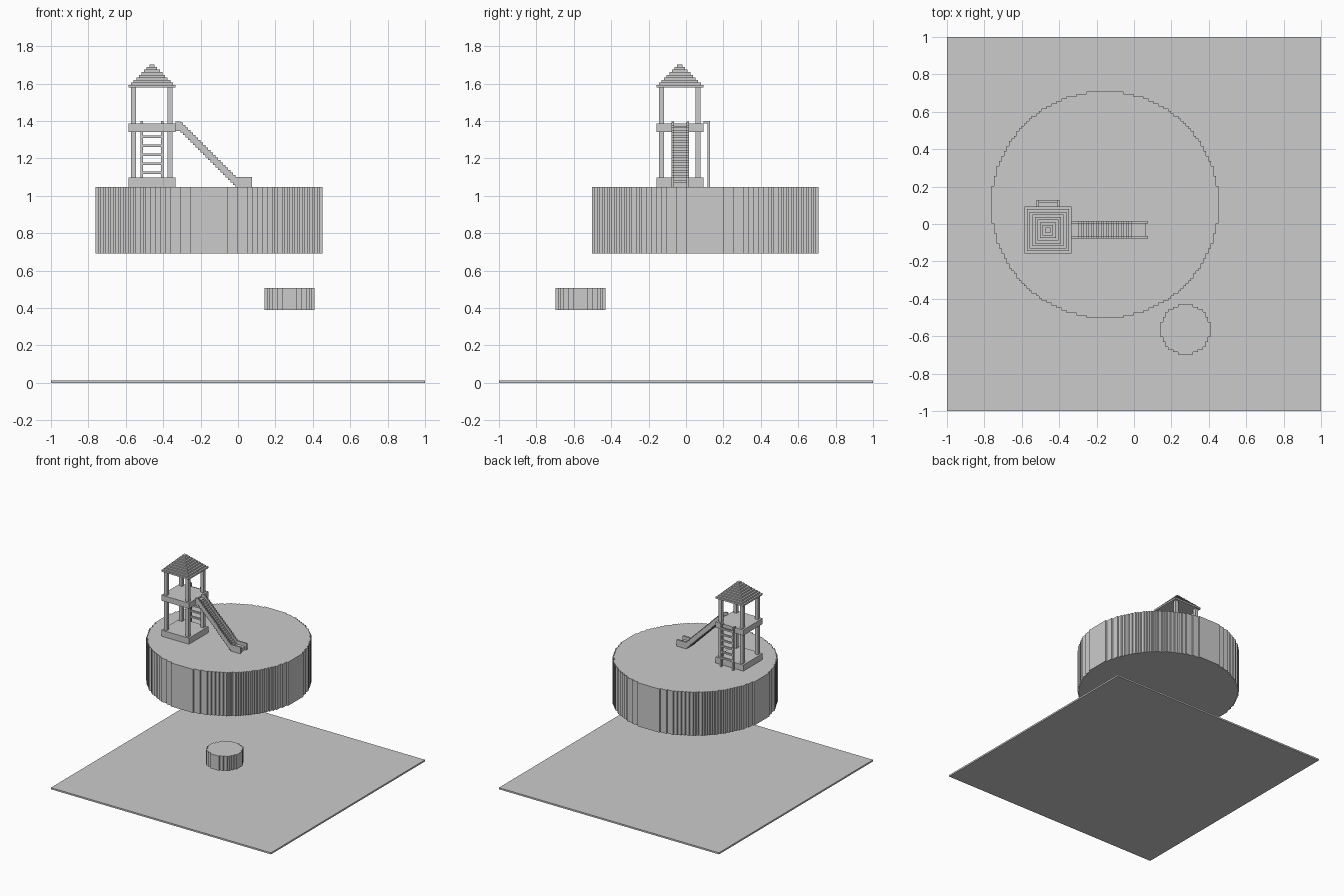
import bpy
import bmesh

cube = bpy.data.objects.get("Cube")
if cube:
    bpy.data.objects.remove(cube, do_unlink=True)

V = 2 / 150          # size of one block
TOP = 1.048          # height of the large disc's top
CX, CY = -0.46, -0.033   # tower centre

grey = bpy.data.materials.new("light_grey")
grey.use_nodes = True
COLOUR = (0.6, 0.6, 0.6, 1)
grey.diffuse_color = COLOUR
grey.node_tree.nodes["Principled BSDF"].inputs["Base Color"].default_value = COLOUR


def finish(name, bm):
    bmesh.ops.recalc_face_normals(bm, faces=bm.faces)
    mesh = bpy.data.meshes.new(name)
    bm.to_mesh(mesh)
    bm.free()
    mesh.materials.append(grey)
    obj = bpy.data.objects.new(name, mesh)
    bpy.context.collection.objects.link(obj)
    return obj


def prism(bm, points, direction):
    """Extrude a closed outline along a direction."""
    face = bm.faces.new([bm.verts.new(p) for p in points])
    out = bmesh.ops.extrude_face_region(bm, geom=[face])
    verts = [g for g in out["geom"] if isinstance(g, bmesh.types.BMVert)]
    bmesh.ops.translate(bm, verts=verts, vec=direction)


def box(bm, x0, x1, y0, y1, z0, z1):
    prism(bm, [(x0, y0, z0), (x1, y0, z0), (x1, y1, z0), (x0, y1, z0)],
          (0, 0, z1 - z0))


def block_disc(name, cx, cy, z0, z1, count, radius):
    """Disc with a stepped outline made of whole blocks."""
    mid = (count - 1) / 2
    widths = [sum((i - mid) ** 2 + (j - mid) ** 2 <= radius ** 2
                  for i in range(count)) * V / 2 for j in range(count)]
    right = []
    for j, w in enumerate(widths):
        y = (j - count / 2) * V
        if j == 0:
            right.append((w, y))
        elif w != widths[j - 1]:
            right += [(widths[j - 1], y), (w, y)]
    right.append((widths[-1], count / 2 * V))
    outline = right + [(-x, y) for x, y in reversed(right)]
    bm = bmesh.new()
    prism(bm, [(cx + x, cy + y, z0) for x, y in outline], (0, 0, z1 - z0))
    finish(name, bm)


# Ground plate and floating discs
bm = bmesh.new()
box(bm, -1, 1, -1, 1, 0, V)
finish("ground_plate", bm)
block_disc("large_disc", -0.155, 0.103, 0.69, TOP, 91, 45.6)
block_disc("small_disc", 0.275, -0.564, 0.388, 0.508, 20, 10)


# Tower base, platform and stepped roof
def slab(bm, half, z0, z1):
    box(bm, CX - half, CX + half, CY - half, CY + half, z0, z1)


HALF = 0.126
for name, z0, z1 in (("tower_base", TOP, 1.098), ("tower_platform", 1.34, 1.386)):
    bm = bmesh.new()
    slab(bm, HALF, z0, z1)
    finish(name, bm)

ROOF = 1.578
LAYERS = 9
layer = (1.702 - ROOF) / LAYERS
bm = bmesh.new()
for i in range(LAYERS):
    slab(bm, HALF - i * 0.014, ROOF + i * layer, ROOF + (i + 1) * layer)
finish("tower_roof", bm)

# Four corner posts
bm = bmesh.new()
for sx in (-1, 1):
    for sy in (-1, 1):
        px, py = CX + sx * 0.0975, CY + sy * 0.0975
        box(bm, px - V, px + V, py - V, py + V, 1.09, ROOF)
finish("tower_posts", bm)

# Ladder at the back, hooked onto the platform
bm = bmesh.new()
LY = 0.114
for sx in (-1, 1):
    px = CX + sx * 0.055
    box(bm, px - V / 2, px + V / 2, LY, LY + V, TOP, 1.4)
    box(bm, px - V / 2, px + V / 2, CY + HALF, LY, 1.4 - V, 1.4)
for i in range(6):
    z = 1.116 + i * 0.048
    box(bm, CX - 0.05, CX + 0.05, LY, LY + V, z, z + V)
finish("ladder", bm)

# Stepped slide: rails and floor share a rule, differing in height
STEPS = 23
X0 = CX + HALF
X1 = X0 + 2 * V
X2 = X1 + STEPS * V
END = 0.075
SY = -0.031
W = 3.5 * V


def slide_strip(bm, y0, y1, height, end):
    """Flat start, descending steps and flat run-out, as one side profile."""
    upper = [(X0, 1.345 + height), (X1, 1.345 + height)]
    lower = [(X0, 1.345), (X1, 1.345)]
    for i in range(1, STEPS + 1):
        x = X1 + i * V
        z = 1.345 - (i - 0.5) * V
        for line, h in ((upper, height), (lower, 0)):
            line += [(x - V, max(z + h, TOP + h)), (x, max(z + h, TOP + h))]
    upper += [(X2, TOP + height), (end, TOP + height)]
    lower += [(X2, TOP), (end, TOP)]
    outline = []
    for p in lower + upper[::-1]:
        if not outline or p != outline[-1]:
            outline.append(p)
    prism(bm, [(x, y0, z) for x, z in outline], (0, y1 - y0, 0))


bm = bmesh.new()
slide_strip(bm, SY - W, SY - W + V, 4 * V, END)
slide_strip(bm, SY + W - V, SY + W, 4 * V, END)
finish("slide_rails", bm)
bm = bmesh.new()
slide_strip(bm, SY - W + V, SY + W - V, 2 * V, END - V)
finish("slide_floor", bm)
